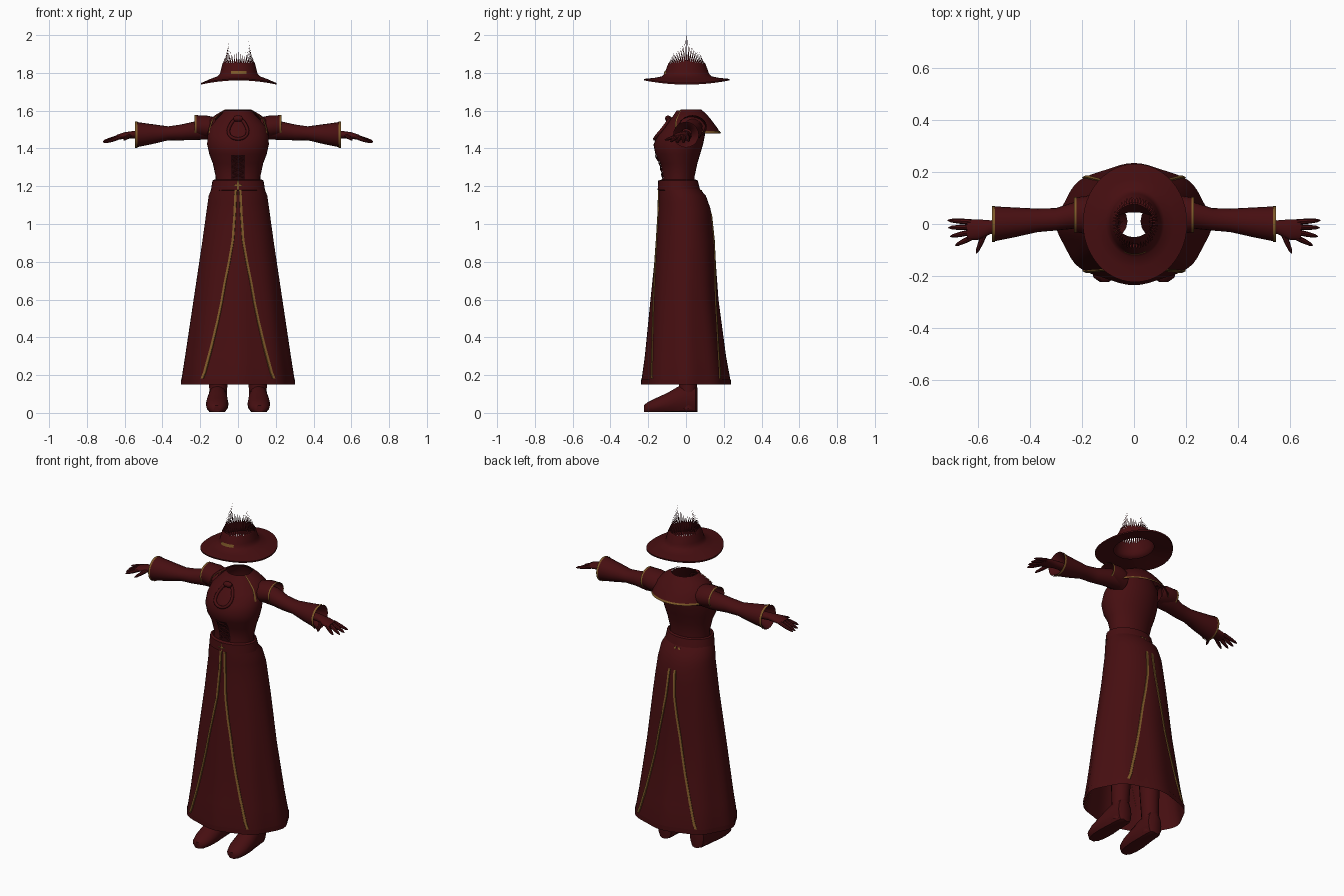
import bpy, math, random
from math import sin, cos, pi, radians
from mathutils import Vector

cube = bpy.data.objects.get("Cube")
if cube:
    bpy.data.objects.remove(cube)
random.seed(4)


def material(name, rgb):
    m = bpy.data.materials.new(name)
    m.use_nodes = True
    m.diffuse_color = (*rgb, 1)
    m.node_tree.nodes["Principled BSDF"].inputs["Base Color"].default_value = (*rgb, 1)
    return m


RED = material("dark red cloth", (0.062, 0.0045, 0.0055))
DARK = material("shadow red lacing", (0.022, 0.002, 0.003))
GOLD = material("old gold trim", (0.21, 0.10, 0.022))


def build(name, verts, faces, mat):
    me = bpy.data.meshes.new(name)
    me.from_pydata(verts, [], faces)
    me.materials.append(mat)
    ob = bpy.data.objects.new(name, me)
    bpy.context.collection.objects.link(ob)
    bpy.ops.object.select_all(action="DESELECT")
    bpy.context.view_layer.objects.active = ob
    ob.select_set(True)
    bpy.ops.object.mode_set(mode="EDIT")
    bpy.ops.mesh.select_all(action="SELECT")
    bpy.ops.mesh.normals_make_consistent(inside=False)
    bpy.ops.object.mode_set(mode="OBJECT")
    bpy.ops.object.shade_smooth_by_angle(angle=radians(40))
    return ob


def loft(name, rings, mat, closed=True, cap=False):
    n = len(rings[0])
    verts = [tuple(p) for r in rings for p in r]
    faces = []
    for i in range(len(rings) - 1):
        for j in range(n if closed else n - 1):
            k = (j + 1) % n
            faces.append((i * n + j, i * n + k, i * n + n + k, i * n + n + j))
    if cap:
        faces += [tuple(range(n)), tuple(range(len(verts) - n, len(verts)))]
    return build(name, verts, faces, mat)


def mix(profile, z):
    """Interpolate (z, half width, front y, back y) rows, top to bottom."""
    for a, b in zip(profile, profile[1:]):
        if z >= b[0]:
            t = min(1, max(0, (a[0] - z) / (a[0] - b[0])))
            return [p + (q - p) * t for p, q in zip(a, b)][1:]
    return profile[-1][1:]


def around(profile, a, z, fold=0, out=0):
    """Point on a profiled body; angle 0 is the front, 90 degrees is +x."""
    rx, yf, yb = mix(profile, z)
    k = 1 - fold + fold * cos(8 * a)
    return ((rx * k + out) * sin(a), (yf + yb) / 2 - ((yb - yf) / 2 * k + out) * cos(a), z)


def circle(n=32):
    return [2 * pi * i / n for i in range(n)]


def body(name, profile, mat):
    return loft(name, [[around(profile, a, r[0]) for a in circle()] for r in profile], mat)


def x_ring(x, y, z, ry, rz, side=1, n=20):
    return [(side * x, y + ry * cos(a), z + rz * sin(a)) for a in circle(n)]


# Torso, open at neck and waist
TORSO = [(1.6, .07, -.05, .075), (1.57, .10, -.07, .09), (1.52, .15, -.11, .10),
         (1.47, .162, -.152, .10), (1.42, .163, -.172, .09), (1.37, .152, -.162, .075),
         (1.32, .133, -.135, .06), (1.25, .118, -.12, .045), (1.19, .12, -.13, .05)]
body("bodice", TORSO, RED)

# Waistband
body("waistband", [(1.235, .125, -.13, .05), (1.23, .135, -.147, .062),
                   (1.18, .143, -.15, .075), (1.175, .13, -.13, .06)], RED)

# Skirt with soft folds growing toward the hem
SKIRT = [(1.2, .135, -.142, .06), (1.15, .155, -.145, .105), (1.08, .165, -.145, .13),
         (.9, .19, -.157, .15), (.6, .235, -.188, .172), (.3, .28, -.218, .212),
         (.18, .299, -.235, .234), (.15, .299, -.235, .234)]


def skirt_at(a, z, out=0):
    return around(SKIRT, a, z, .02 * max(0, min(1, (1 - z) / .6)), out)


skirt_z = [1.2, 1.15, 1.11, 1.08, 1, .9, .75, .6, .45, .3, .18, .15]
loft("skirt", [[skirt_at(a, z) for a in circle(64)] for z in skirt_z], RED)
loft("hem_band", [[skirt_at(a, z, .003) for a in circle(64)] for z in (.178, .15)], RED)

# Curved gold stripes on front and back of the skirt
STRIPE = [(1.18, .012), (1.05, .018), (.915, .027), (.8, .047), (.69, .07), (.58, .09),
          (.48, .112), (.35, .143), (.217, .177), (.182, .19)]
for face, base in (("front", 0), ("back", pi)):
    for side, tag in ((1, "left"), (-1, "right")):
        rows = []
        for z, x in STRIPE:
            rx = mix(SKIRT, z)[0]
            rows.append([skirt_at(base + side * math.asin((x + d) / rx), z, o)
                         for d, o in ((-.007, -.001), (-.006, .005), (.006, .005), (.007, -.001))])
        loft(f"{face}_{tag}_skirt_trim", rows, GOLD, closed=False)

# Small crossed clasp on the waistband
for nm, w, h in (("clasp_bar", .022, .004), ("clasp_post", .004, .025)):
    loft(nm, [[(-w, -.155, 1.205 + s * h), (w, -.155, 1.205 + s * h)] for s in (-1, 1)],
         GOLD, closed=False)


# Lacing panel and its crossed cords
def chest(x, z, out=.004):
    rx = mix(TORSO, z)[0]
    return around(TORSO, math.asin(x / rx), z, 0, out)


loft("lacing_panel", [[chest(x, z) for x in (-.035, -.018, 0, .018, .035)]
                      for z in (1.365, 1.34, 1.32, 1.28, 1.25, 1.22)], DARK, closed=False)


def cord(name, pts, mat, r, cyclic=False):
    cu = bpy.data.curves.new(name, "CURVE")
    cu.dimensions = "3D"
    cu.bevel_depth, cu.bevel_resolution = r, 1
    sp = cu.splines.new("POLY")
    sp.points.add(len(pts) - 1)
    for p, q in zip(sp.points, pts):
        p.co = (*q, 1)
    sp.use_cyclic_u = cyclic
    cu.materials.append(mat)
    ob = bpy.data.objects.new(name, cu)
    bpy.context.collection.objects.link(ob)


for i in range(4):
    z = 1.245 + i * .03
    for s in (-1, 1):
        cord(f"lace_{i}_{s}", [chest(s * .03, z, .006), chest(0, z + .013, .007),
                               chest(-s * .03, z + .026, .006)], RED, .003)

# Neck ribbon: hanging loop with a knot
loop = [(.047 * sin(a) * (1 - .3 * cos(a)), 1.505 + .055 * cos(a)) for a in circle(28)]
cord("neck_ribbon", [chest(x, z, .006) for x, z in loop], RED, .009, True)
loft("ribbon_knot", [x_ring(x, -.095, 1.558, r, r) for x, r in
                     ((-.025, .008), (-.012, .016), (.012, .016), (.025, .008))], RED, cap=True)

# Shoulder cape, open in front
CAPE = [(1.605, .072, -.06, .082), (1.58, .115, -.085, .11), (1.55, .155, -.11, .135),
        (1.51, .17, -.122, .165), (1.48, .175, -.126, .182)]
arc = [radians(58 + (302 - 58) * i / 30) for i in range(31)]
loft("shoulder_cape", [[around(CAPE, a, r[0]) for a in arc] for r in CAPE], RED, closed=False)
back_arc = [radians(105 + 5 * i) for i in range(31)]
loft("cape_back_trim", [[around(CAPE, a, z, 0, .004) for a in back_arc]
                        for z in (1.482, 1.492)], GOLD, closed=False)
for s in (-1, 1):
    loft(f"cape_front_trim_{s}", [[around(CAPE, s * radians(d), r[0], 0, .004) for d in (57, 61)]
                                  for r in CAPE], GOLD, closed=False)

# Arms, hands, legs and boots on both sides
ARM = [(.12, .035, 1.505, .055, .055), (.22, .035, 1.495, .052, .05),
       (.30, .018, 1.485, .043, .042), (.37, .014, 1.48, .045, .037),
       (.45, .007, 1.476, .056, .052), (.545, 0, 1.473, .068, .068),
       (.54, 0, 1.473, .061, .061), (.46, 0, 1.473, .03, .03)]
CAP = [(.12, .03, 1.505, .07, .06), (.17, .035, 1.515, .075, .06), (.228, .035, 1.52, .066, .056)]
PALM = [(.45, 0, 1.473, .026, .022), (.55, -.012, 1.473, .026, .02),
        (.60, -.022, 1.468, .04, .018), (.64, -.022, 1.46, .038, .013)]
FINGERS = [((.625, .008, 1.463), (.715, .014, 1.437)), ((.63, -.012, 1.463), (.712, -.014, 1.43)),
           ((.63, -.032, 1.462), (.705, -.048, 1.43)), ((.62, -.05, 1.462), (.685, -.082, 1.435)),
           ((.57, -.03, 1.47), (.605, -.112, 1.445))]
FOOT = [(-.222, .018, .04), (-.205, .042, .056), (-.16, .056, .078), (-.10, .06, .105),
        (-.04, .054, .14), (.02, .05, .16), (.05, .045, .15), (.062, .025, .13)]

for s, tag in ((1, "left"), (-1, "right")):
    loft(f"{tag}_sleeve", [x_ring(*r, s) for r in ARM], RED)
    loft(f"{tag}_sleeve_cap", [x_ring(*r, s) for r in CAP], RED)
    loft(f"{tag}_cap_trim", [x_ring(x, .035, 1.52, .068, .058, s) for x in (.22, .23)], GOLD)
    loft(f"{tag}_cuff_trim", [x_ring(x, 0, 1.473, .07, .07, s) for x in (.533, .544)], GOLD)
    loft(f"{tag}_palm", [x_ring(*r, s) for r in PALM], RED, cap=True)
    for i, (p, q) in enumerate(FINGERS):
        p, q = Vector(p), Vector(q)
        u = (q - p).cross(Vector((0, 0, 1))).normalized()
        v = u.cross(q - p).normalized()
        rings = []
        for t, r in ((0, .011), (.5, .01), (.85, .007), (1, .002)):
            c = p.lerp(q, t)
            pts = [c + (u * cos(a) + v * sin(a)) * r for a in circle(8)]
            rings.append([(s * w.x, w.y, w.z) for w in pts])
        loft(f"{tag}_finger_{i}", rings, RED, cap=True)
    # Boot: flat sole, rounded upper, toe turned slightly outward
    loft(f"{tag}_boot", [[(s * (.107 - y * .03 + w * cos(a)),
                           y, max(.004, h * (.45 + .55 * sin(a)))) for a in circle(16)]
                         for y, w, h in FOOT], RED, cap=True)
    loft(f"{tag}_leg", [[(s * (x + r * cos(a)), .01 + r * sin(a), z) for a in circle(16)]
                        for z, x, r in ((.02, .107, .048), (.12, .105, .047),
                                        (.3, .10, .055), (.6, .09, .065))], RED)

# Hat: drooping brim and crown in one shell
HAT = [(.10, .12, 1.768, 0), (.15, .17, 1.762, .008), (.2, .225, 1.76, .022), (.2, .227, 1.768, .022),
       (.15, .17, 1.774, .006), (.112, .13, 1.782, 0), (.10, .118, 1.795, 0),
       (.096, .113, 1.81, 0), (.086, .098, 1.85, 0)]


def oval(a, rx, ry, z, droop=0):
    return (.004 + rx * sin(a), .004 - ry * cos(a), z - droop * sin(a) ** 2)


loft("hat", [[oval(a, *r) for a in circle(48)] for r in HAT], RED)

# Ragged crown edge made of thin leaning spikes, tallest at the sides
verts, faces = [], []
N = 44
for i in range(N):
    a, w = 2 * pi * i / N, pi / N
    z = 1.905 + .085 * abs(sin(a)) ** 8 + random.uniform(-.015, .012)
    d = z - 1.85
    verts += [oval(a - w, .086, .098, 1.849), oval(a + w, .086, .098, 1.849),
              oval(a + w * .5, .086 - .15 * d, .098 - .25 * d, 1.85 + d * .35),
              oval(a, .086 - .29 * d, .098 - .5 * d, z),
              oval(a - w * .5, .086 - .15 * d, .098 - .25 * d, 1.85 + d * .35)]
    faces.append(tuple(range(5 * i, 5 * i + 5)))
build("crown_spikes", verts, faces, RED)

# Gold plate on the front of the hat band
loft("hat_plate", [[oval(radians(d), rx, ry, z) for d in range(-24, 25, 8)]
                   for rx, ry, z in ((.104, .122, 1.794), (.101, .118, 1.81))], GOLD, closed=False)
